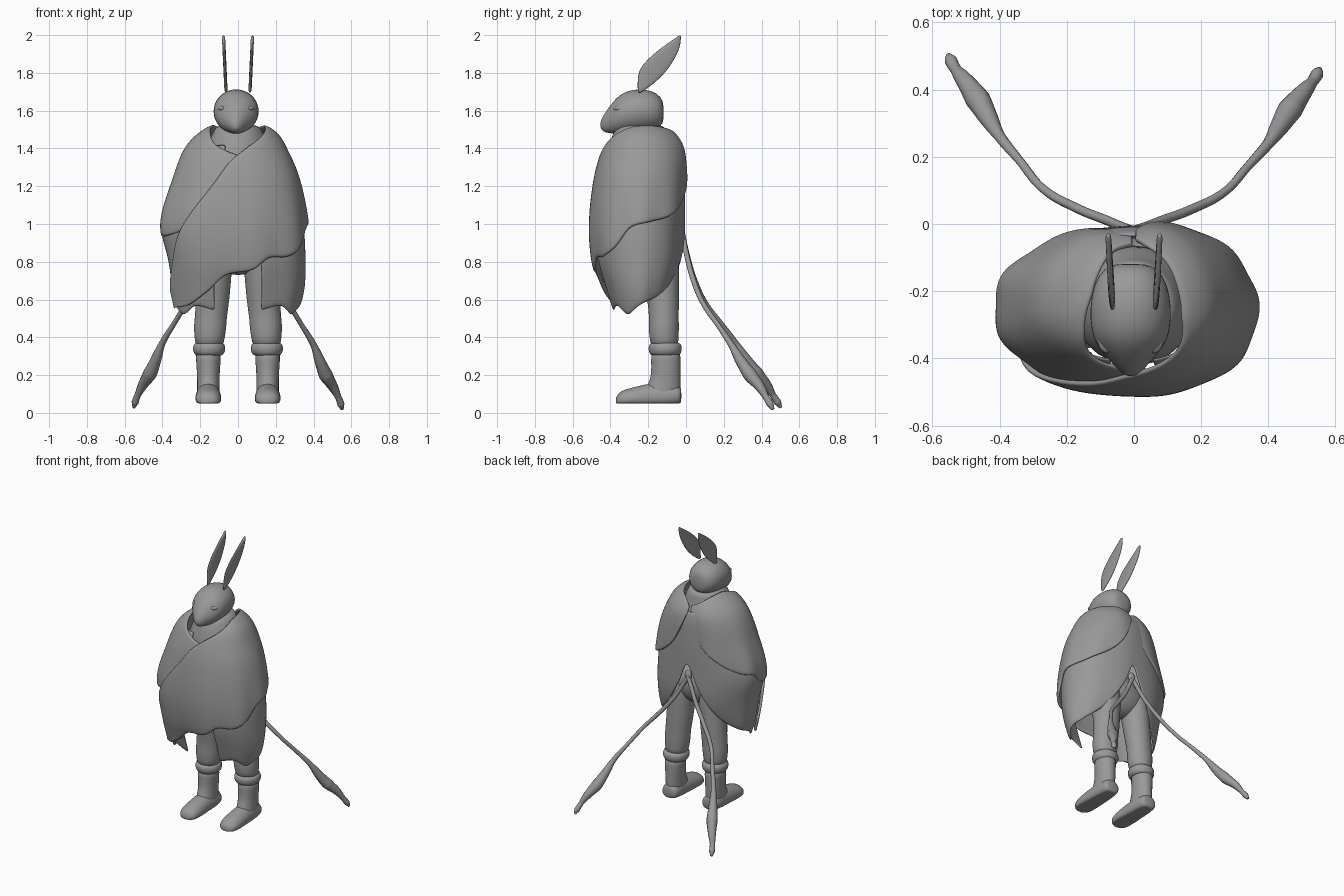
import bpy, bmesh, math
from mathutils import Vector

cube = bpy.data.objects.get("Cube")
if cube:
    bpy.data.objects.remove(cube, do_unlink=True)

grey = bpy.data.materials.new("plain_grey")
grey.use_nodes = True
COLOUR = (0.32, 0.32, 0.32, 1)
grey.diffuse_color = COLOUR
grey.node_tree.nodes["Principled BSDF"].inputs["Base Color"].default_value = COLOUR


def finish(name, bm, subdiv=1, thickness=0):
    bmesh.ops.recalc_face_normals(bm, faces=bm.faces)
    mesh = bpy.data.meshes.new(name)
    bm.to_mesh(mesh)
    bm.free()
    ob = bpy.data.objects.new(name, mesh)
    bpy.context.collection.objects.link(ob)
    mesh.materials.append(grey)
    mesh.shade_smooth()
    if thickness:
        mod = ob.modifiers.new("Thickness", 'SOLIDIFY')
        mod.thickness, mod.offset = thickness, 0
    if subdiv:
        mod = ob.modifiers.new("Smooth", 'SUBSURF')
        mod.levels = mod.render_levels = subdiv
    return ob


def sample(points, t):
    """Smooth interpolation of rows whose first entry is the key."""
    points = sorted(points)
    t = min(max(t, points[0][0]), points[-1][0])
    i = 0
    while i < len(points) - 2 and t > points[i + 1][0]:
        i += 1
    a, b = points[i], points[i + 1]
    f = (t - a[0]) / (b[0] - a[0])
    before, after = points[max(i - 1, 0)], points[min(i + 2, len(points) - 1)]
    out = []
    for k in range(1, len(a)):
        slope_a = (b[k] - before[k]) / (b[0] - before[0]) * (b[0] - a[0])
        slope_b = (after[k] - a[k]) / (after[0] - a[0]) * (b[0] - a[0])
        out.append((2*f**3 - 3*f*f + 1) * a[k] + (f**3 - 2*f*f + f) * slope_a
                   + (3*f*f - 2*f**3) * b[k] + (f**3 - f*f) * slope_b)
    return out


def loft(name, rings, axis='Z', sides=20, floor=None):
    """Skin elliptical rings (x, y, z, half width, half depth) along an axis."""
    bm = bmesh.new()
    loops = []
    for x, y, z, w, d in rings:
        loop = []
        for i in range(sides):
            a = math.tau * i / sides
            u, v = w * math.cos(a), d * math.sin(a)
            p = Vector((x + u, y + v, z)) if axis == 'Z' else Vector((x + u, y, z + v))
            if floor is not None:
                p.z = max(p.z, floor)
            loop.append(bm.verts.new(p))
        loops.append(loop)
    for a, b in zip(loops, loops[1:]):
        for i in range(sides):
            j = (i + 1) % sides
            bm.faces.new((a[i], a[j], b[j], b[i]))
    bm.faces.new(loops[0])
    bm.faces.new(loops[-1])
    return finish(name, bm)


def ball(name, centre, size):
    bm = bmesh.new()
    bmesh.ops.create_uvsphere(bm, u_segments=20, v_segments=12, radius=1)
    for v in bm.verts:
        v.co = Vector(centre) + v.co * Vector(size)
    return finish(name, bm, 0)


# Body envelope: height, left reach, right reach, front reach, back reach
ENVELOPE = [(1.53, .12, .13, .10, .12), (1.48, .20, .215, .155, .185),
            (1.4, .25, .29, .195, .235), (1.24, .317, .355, .24, .25),
            (1.0, .362, .425, .265, .25), (.8, .372, .385, .25, .243),
            (.65, .365, .365, .205, .20), (.5, .325, .33, .16, .15)]


def on_body(phi, z, inset, ripple, notch):
    """phi is degrees from the front, positive toward the left side."""
    left, right, front, back = sample(ENVELOPE, z)
    s, c = math.sin(math.radians(phi)), math.cos(math.radians(phi))
    nape = 1 - notch * math.exp(-((180 - abs(phi)) / 14) ** 2)
    wave = nape * (1 + ripple * math.sin(math.radians(phi * 9)))
    rx = (left if s > 0 else right) - inset
    ry = (front if c > 0 else back) - inset
    power = .9 if c > 0 else .97
    sx = math.copysign(abs(s) ** power, s)
    cy = math.copysign(abs(c) ** power, c)
    return Vector((rx * sx * wave, -.24 - ry * cy * wave, z))


def cloth(name, top, hem, inset, columns=60, ripple=.018, thickness=.018, notch=.08):
    """Drape a sheet over the body between a top edge and a hem of (phi, z)."""
    def edge(points, u):
        return sample([(i / (len(points) - 1),) + p for i, p in enumerate(points)], u)
    rows = 18
    bm = bmesh.new()
    grid = []
    for i in range(columns + 1):
        u = i / columns
        (pt, zt), (pb, zb) = edge(top, u), edge(hem, u)
        column = []
        for j in range(rows + 1):
            v = j / rows
            column.append(bm.verts.new(on_body(pt + (pb - pt) * v, zt + (zb - zt) * v,
                                               inset, ripple * v * v, notch)))
        grid.append(column)
    for a, b in zip(grid, grid[1:]):
        for j in range(rows):
            bm.faces.new((a[j], a[j + 1], b[j + 1], b[j]))
    return finish(name, bm, 1, thickness)


# Large wrap from the left shoulder across the chest
cloth("front_wrap",
      [(-76, .64), (-64, .78), (-45, .96), (-20, 1.2), (0, 1.37), (35, 1.47), (65, 1.51),
       (90, 1.52), (115, 1.52), (140, 1.51), (165, 1.49), (179, 1.45)],
      [(-74, .555), (-45, .575), (-24, .64), (-8, .73), (10, .755), (24, .82), (42, .825),
       (62, .88), (80, .98), (100, 1.01), (123, 1.035), (143, 1.09), (163, 1.2), (179, 1.41)], 0)

# Short cape over the right shoulder
cloth("right_cape",
      [(12, 1.34), (-20, 1.41), (-50, 1.49), (-90, 1.52), (-120, 1.52), (-150, 1.50), (-179, 1.45)],
      [(0, 1.0), (-45, .96), (-68, .935), (-86, .94), (-102, 1.01), (-123, 1.035),
       (-143, 1.09), (-163, 1.2), (-179, 1.41)], .016)

# Long coat below the capes, open in front and parted high behind
half_hem = [(20, .54), (42, .565), (65, .52), (92, .575), (118, .61), (140, .67), (156, .77),
            (170, .91)]
cloth("coat",
      [(a, 1.42) for a in range(12, 349, 21)],
      half_hem + [(180, 1.05)] + [(360 - a, z) for a, z in reversed(half_hem)],
      .022, columns=96, ripple=.01, thickness=.012, notch=0)

# Neck and collar filling the neckline
loft("collar", [(0, -.24, 1.25, .20, .20), (0, -.245, 1.36, .185, .175),
                (0, -.25, 1.43, .16, .155), (0, -.245, 1.49, .132, .14),
                (0, -.24, 1.515, .118, .13), (0, -.24, 1.525, .09, .10)])

# Head with tapered snout
loft("head", [(-.01, -.118, 1.59, .04, .04), (-.01, -.13, 1.595, .08, .08),
              (-.01, -.18, 1.60, .113, .108), (-.01, -.25, 1.60, .123, .118),
              (-.01, -.32, 1.59, .12, .115), (-.01, -.365, 1.573, .10, .10),
              (-.01, -.40, 1.555, .068, .075), (-.01, -.43, 1.535, .042, .052),
              (-.01, -.447, 1.528, .022, .03), (-.01, -.453, 1.525, .008, .012)], 'Y')

for side, s in (("left", 1), ("right", -1)):
    # Brow, eye and leaf shaped ear
    ball(side + "_eye", (s * .073 - .01, -.35, 1.575), (.024, .03, .016))
    ball(side + "_brow", (s * .07 - .01, -.335, 1.612), (.03, .05, .018))
    ear = [(1.69, -.25, .006), (1.75, -.208, .05), (1.81, -.178, .08), (1.87, -.135, .075),
           (1.925, -.088, .056), (1.97, -.052, .026), (2.0, -.031, .004)]
    loft(side + "_ear", [(s * (.063 + (z - 1.69) * .045), y, z, .009, r) for z, y, r in ear],
         sides=12)

    # Trouser leg, rolled cuff, boot shaft and foot
    leg = [(.95, .11, -.145, .10, .11), (.75, .125, -.135, .092, .098), (.6, .133, -.12, .09, .085),
           (.5, .145, -.117, .085, .078), (.45, .148, -.117, .088, .082),
           (.4, .15, -.117, .08, .077), (.34, .152, -.112, .075, .075)]
    loft(side + "_leg", [(s * x, y, z, w, d) for z, x, y, w, d in leg])
    cuff = [(.30, .065, .07), (.31, .076, .08), (.325, .086, .088), (.345, .087, .09),
            (.362, .083, .086), (.375, .07, .07)]
    loft(side + "_cuff", [(s * .153, -.11, z, w, d) for z, w, d in cuff])
    shaft = [(.34, -.107, .07, .08), (.28, -.107, .066, .079), (.2, -.106, .06, .077),
             (.15, -.115, .06, .088), (.11, -.125, .06, .095), (.07, -.125, .06, .095)]
    loft(side + "_boot_shaft", [(s * .157, y, z, w, d) for z, y, w, d in shaft])
    foot = [(-.024, .09, .045, .04), (-.035, .09, .06, .055), (-.11, .09, .065, .07),
            (-.19, .085, .067, .072), (-.24, .08, .069, .066), (-.30, .075, .07, .056),
            (-.345, .07, .062, .047), (-.365, .065, .04, .03), (-.372, .062, .015, .012)]
    loft(side + "_foot", [(s * .157, y, z, w, h) for y, z, w, h in foot], 'Y', floor=.05)

# Hips
ball("hips", (0, -.15, .88), (.20, .115, .15))

# Sash knot and two trailing ribbons
ball("sash_knot", (0, -.025, .97), (.025, .018, .035))
RIBBON = [(0, -.02, .955, .014), (.03, -.01, .90, .014), (.08, .01, .81, .014),
          (.17, .045, .69, .014), (.27, .10, .57, .013), (.34, .18, .46, .013),
          (.40, .25, .36, .017), (.435, .305, .27, .029), (.465, .355, .20, .037),
          (.505, .41, .135, .026), (.53, .44, .085, .017), (.545, .465, .045, .019),
          (.552, .48, .018, .008)]
for side, s, reach in (("left", 1, .96), ("right", -1, 1.045)):
    curve = bpy.data.curves.new(side + "_ribbon", 'CURVE')
    curve.dimensions = '3D'
    curve.bevel_depth, curve.bevel_resolution = 1, 3
    curve.use_fill_caps = True
    spline = curve.splines.new('BEZIER')
    spline.bezier_points.add(len(RIBBON) - 1)
    for point, (x, y, z, r) in zip(spline.bezier_points, RIBBON):
        point.co = (s * x, y * reach, z + (.01 if s < 0 else 0))
        point.radius = r
        point.handle_left_type = point.handle_right_type = 'AUTO'
    spline.use_smooth = True
    curve.materials.append(grey)
    ribbon = bpy.data.objects.new(side + "_ribbon", curve)
    bpy.context.collection.objects.link(ribbon)
